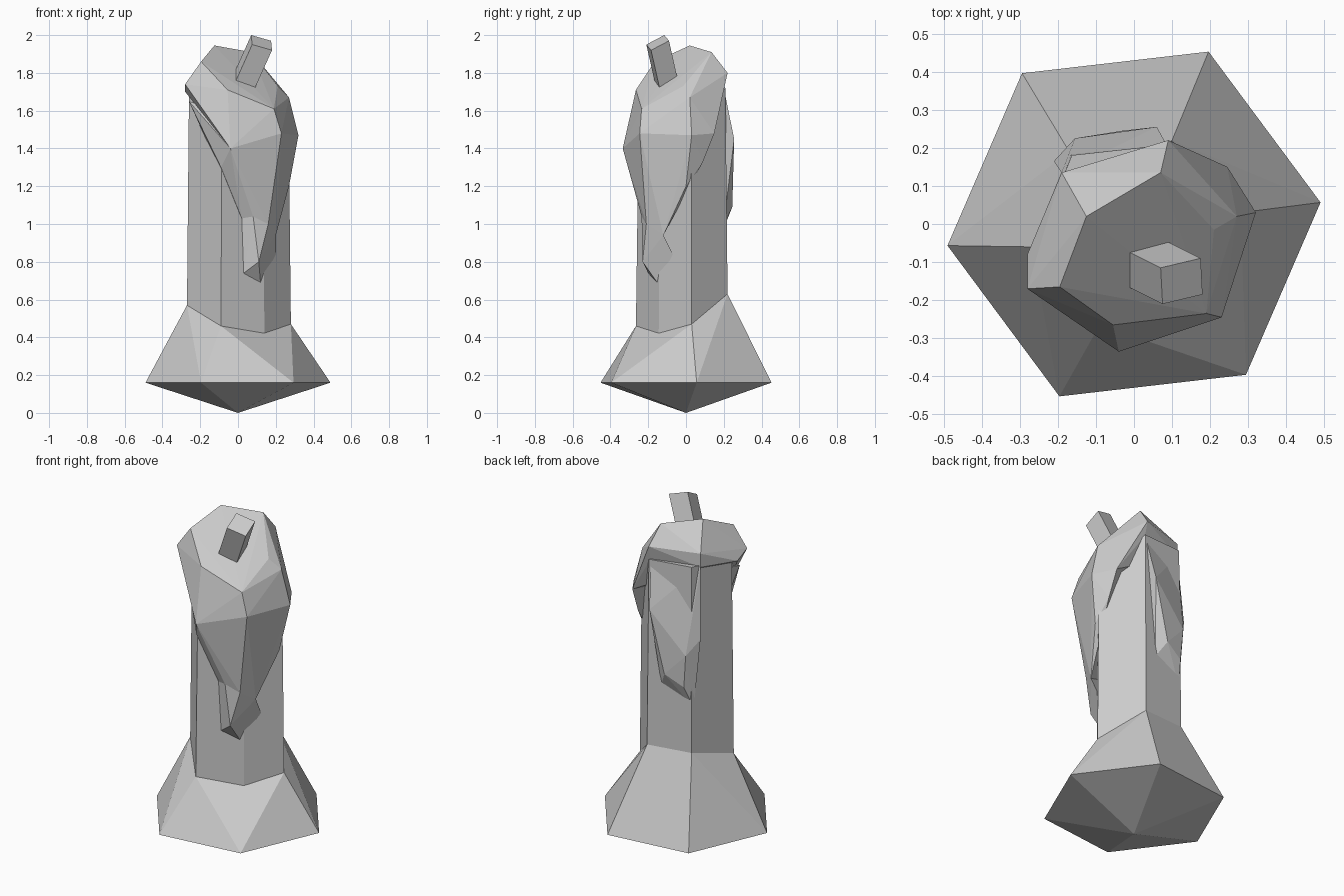
import bpy, bmesh, math

wax = bpy.data.materials.new("pale_grey_wax")
wax.diffuse_color = (0.6, 0.6, 0.6, 1)


def hull(name, points):
    """Flat-faced convex solid around a few corner points."""
    bm = bmesh.new()
    for p in points:
        bm.verts.new(p)
    bmesh.ops.convex_hull(bm, input=bm.verts[:])
    loose = [v for v in bm.verts if not v.link_faces]
    bmesh.ops.delete(bm, geom=loose, context='VERTS')
    bmesh.ops.dissolve_limit(bm, angle_limit=math.radians(1.5),
                             verts=bm.verts[:], edges=bm.edges[:])
    bmesh.ops.recalc_face_normals(bm, faces=bm.faces[:])
    me = bpy.data.meshes.new(name)
    bm.to_mesh(me)
    bm.free()
    me.materials.append(wax)
    ob = bpy.data.objects.new(name, me)
    bpy.context.collection.objects.link(ob)
    return ob


# Melted foot: pointed underside, hexagon rim, uneven neck
rim = [(0.493 * math.cos(math.radians(6.6 + 60 * i)),
        0.493 * math.sin(math.radians(6.6 + 60 * i)), 0.16) for i in range(6)]
neck = [(0.28, 0.03, 0.47), (0.10, 0.22, 0.63), (-0.17, 0.19, 0.64),
        (-0.27, -0.06, 0.57), (-0.09, -0.265, 0.46), (0.14, -0.145, 0.33)]
hull("foot", [(0, 0, 0)] + rim + neck)

# Column, nearly straight, running up into the cap
tops = [1.5, 1.72, 1.73, 1.72, 1.45, 1.45]
column_top = [(x * 0.96, y * 0.95, z) for (x, y, _), z in zip(neck, tops)]
hull("column", neck + column_top)

# Slanted cap: top face, then the lip below it
top_face = [(-0.125, 0.02, 1.945), (0.07, 0.135, 1.91), (0.21, -0.015, 1.73),
            (0.19, -0.235, 1.61), (-0.055, -0.265, 1.71), (-0.195, -0.165, 1.86)]
lip = [(-0.19, 0.135, 1.80), (0.09, 0.22, 1.80), (0.27, 0.02, 1.67),
       (0.245, 0.15, 1.48), (0.32, 0.03, 1.47), (0.23, -0.245, 1.48),
       (-0.04, -0.335, 1.40), (-0.28, -0.17, 1.74), (-0.28, -0.08, 1.70),
       (-0.19, 0.135, 1.72), (0.09, 0.20, 1.72)]
hull("cap", top_face + lip)

# Large front drip, wide at the cap and narrowing to a tip
waist = [(0.02, -0.21, 1.03), (0.08, -0.235, 1.04), (0.16, -0.21, 1.0), (0.2, -0.12, 0.94)]
hull("front_drip", [(-0.26, -0.13, 1.65), (-0.09, -0.26, 1.30), (-0.04, -0.335, 1.40),
                    (0.23, -0.245, 1.48), (0.32, 0.03, 1.47), (0.245, 0.15, 1.48),
                    (0.25, 0.09, 1.33), (0.27, 0.0, 1.2)] + waist)
hull("front_drip_tip", waist + [(0.03, -0.2, 0.74), (0.11, -0.23, 0.8),
                                (0.12, -0.145, 0.68), (0.2, -0.07, 0.84)])

# Back drip
hull("back_drip", [(0.09, 0.20, 1.72), (-0.19, 0.135, 1.72), (0.06, 0.255, 1.45),
                   (-0.155, 0.225, 1.22), (-0.21, 0.165, 1.31), (-0.03, 0.245, 1.09),
                   (0.02, 0.2, 1.0), (-0.14, 0.22, 1.03), (-0.17, 0.17, 0.9),
                   (0, 0.1, 1.5)])

# Leaning square wick: one top corner plus three edge directions
corner = (0.07, -0.115, 2.0)
edges = [(-0.09, 0.045, -0.2), (0.105, 0.025, -0.03), (0.005, -0.095, -0.05)]
hull("wick", [tuple(corner[k] + sum(edges[n][k] for n in range(3) if bits >> n & 1)
                    for k in range(3)) for bits in range(8)])
